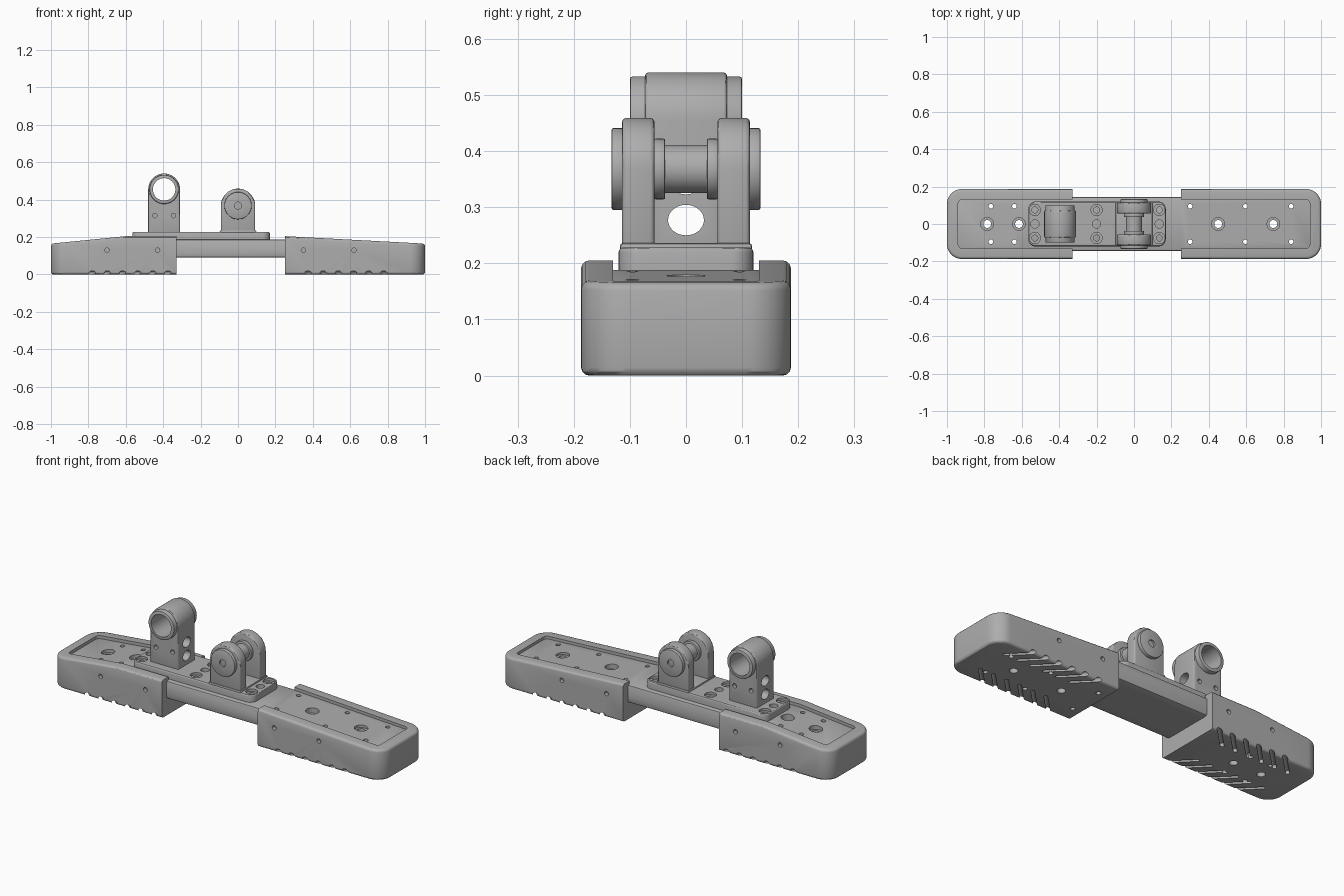
import bpy, bmesh, math
from mathutils import Matrix, Vector

if "Cube" in bpy.data.objects:
    bpy.data.objects.remove(bpy.data.objects["Cube"])

grey = bpy.data.materials.new("light grey")
grey.use_nodes = True
COLOR = (0.42, 0.42, 0.42, 1)
grey.diffuse_color = COLOR
grey.node_tree.nodes["Principled BSDF"].inputs["Base Color"].default_value = COLOR

AXIS = {"x": Matrix.Rotation(math.pi / 2, 4, "Y"),
        "y": Matrix.Rotation(math.pi / 2, 4, "X"), "z": Matrix()}


def make(name, bm):
    bmesh.ops.recalc_face_normals(bm, faces=bm.faces)
    mesh = bpy.data.meshes.new(name)
    bm.to_mesh(mesh)
    bm.free()
    mesh.materials.append(grey)
    ob = bpy.data.objects.new(name, mesh)
    bpy.context.collection.objects.link(ob)
    return ob


def prism(pts, y0, y1):
    """Side profile (x, z) extruded along y."""
    bm = bmesh.new()
    face = bm.faces.new([bm.verts.new((x, y0, z)) for x, z in pts])
    new = bmesh.ops.extrude_face_region(bm, geom=[face])["geom"]
    bmesh.ops.translate(bm, vec=(0, y1 - y0, 0),
                        verts=[g for g in new if isinstance(g, bmesh.types.BMVert)])
    bmesh.ops.recalc_face_normals(bm, faces=bm.faces)
    return bm


def bevel(bm, width, segments, rule):
    edges = [e for e in bm.edges if rule(e)]
    bmesh.ops.bevel(bm, geom=edges, offset=width, segments=segments,
                    profile=0.5, affect="EDGES", clamp_overlap=True)


def sharp(e):
    return e.calc_face_angle(0) > math.radians(35)


def upright(e):
    a, b = (v.co for v in e.verts)
    return abs(a.x - b.x) + abs(a.y - b.y) < 0.001


def box(x0, x1, y, z0, z1):
    return prism([(x0, z0), (x1, z0), (x1, z1), (x0, z1)], -y, y)


def rods(parts, seg=32):
    """Cylinders given as (centre, radius, length, axis)."""
    bm = bmesh.new()
    for centre, r, length, axis in parts:
        bmesh.ops.create_cone(bm, cap_ends=True, segments=seg, radius1=r, radius2=r,
                              depth=length, matrix=Matrix.Translation(centre) @ AXIS[axis])
    return bm


def cut(ob, bm):
    tool = make("cutter", bm)
    tool.hide_render = True
    mod = ob.modifiers.new("cut", "BOOLEAN")
    mod.operation, mod.solver, mod.object = "DIFFERENCE", "EXACT", tool
    mod.use_self = True
    bpy.context.view_layer.objects.active = ob
    bpy.ops.object.modifier_apply(modifier=mod.name)
    bpy.data.objects.remove(tool)


def arch(x, z0, z, r, seg=28):
    """Upright post profile with a round top."""
    arc = [(x + r * math.cos(math.pi * i / seg), z + r * math.sin(math.pi * i / seg))
           for i in range(seg + 1)]
    return [(x - r, z0), (x + r, z0)] + arc


# Holes shared by the beam and the feet
big = [-0.785, -0.615, 0.45, 0.745]
small = [-0.765, -0.64, 0.3, 0.595, 0.84]


def drill(ob):
    cut(ob, rods([((x, 0, 0.1), 0.021, 0.5, "z") for x in big]
                 + [((x, s * 0.095, 0.1), 0.012, 0.5, "z") for x in small for s in (-1, 1)]))
    cut(ob, rods([((x, 0, 0.2), 0.034, 0.1, "z") for x in big]))


# Feet: sloping shells with a recessed top, tread grooves and side holes
def foot(name, side, inner, kink, side_holes):
    top = [(side, 0.165), (kink, 0.205), (inner, 0.205)]
    if kink == inner:
        top.pop()
    bm = prism([(inner, 0), (side, 0)] + top, -0.187, 0.187)
    bevel(bm, 0.08, 10, lambda e: upright(e) and abs(e.verts[0].co.x - side) < 0.001)
    bevel(bm, 0.014, 3, lambda e: sharp(e) and not all(
        abs(v.co.x - inner) < 0.001 for v in e.verts))
    ob = make(name, bm)
    # recess for the beam, open toward the middle
    end, mouth = side * 0.94, inner - side * 0.1
    floor = [(x, z - 0.035) for x, z in top[1:]]
    pocket = prism([(mouth, 0.3), (end, 0.3), (end, 0.136)] + floor + [(mouth, 0.17)], -0.13, 0.13)
    bevel(pocket, 0.02, 4, lambda e: upright(e) and abs(e.verts[0].co.x - end) < 0.001)
    cut(ob, pocket)
    drill(ob)
    # slanted tread grooves
    grooves = bmesh.new()
    for i in range(6):
        for s in (-1, 1):
            a = Vector((side * (0.345 + 0.081 * i), s * 0.215, 0.008))
            b = Vector((side * (0.475 + 0.081 * i), s * 0.085, 0.008))
            turn = (b - a).to_track_quat("Z", "Y").to_matrix().to_4x4()
            bmesh.ops.create_cone(grooves, cap_ends=True, segments=16, radius1=0.012,
                                  radius2=0.012, depth=(b - a).length,
                                  matrix=Matrix.Translation((a + b) / 2) @ turn)
    cut(ob, grooves)
    cut(ob, rods([((x, s * 0.187, 0.13), 0.012, 0.04, "y")
                  for x in side_holes for s in (-1, 1)], 20))


foot("right_foot", -1, -0.33, -0.6, (-0.7, -0.43))
foot("left_foot", 1, 0.25, 0.25, (0.35, 0.62))

# Beam joining the feet
bm = prism([(-0.96, 0.09), (0.96, 0.09), (0.96, 0.152), (0.25, 0.188),
            (-0.6, 0.188), (-0.96, 0.152)], -0.145, 0.145)
bevel(bm, 0.012, 2, sharp)
beam = make("beam", bm)
drill(beam)

# Mounting plate with bolt holes
bm = box(-0.565, 0.17, 0.12, 0.187, 0.228)
bevel(bm, 0.04, 8, upright)
bevel(bm, 0.008, 3, lambda e: sharp(e) and e.verts[0].co.z > 0.2)
plate = make("mounting_plate", bm)
bolts = [(x, y) for x in (-0.53, -0.2, 0.135) for y in (-0.075, 0.075)]
cut(plate, rods([((x, y, 0.2), 0.016, 0.2, "z") for x, y in bolts]
                + [((x, 0, 0.2), 0.022, 0.2, "z") for x in (-0.53, -0.2, 0.135)]))
cut(plate, rods([((x, y, 0.235), 0.03, 0.04, "z") for x, y in bolts]))

# Clevis: base pad, two arms, end caps and the pin
bm = box(-0.098, 0.098, 0.118, 0.22, 0.236)
bevel(bm, 0.006, 2, sharp)
make("clevis_base", bm)
for side, label in ((-1, "front"), (1, "back")):
    bm = prism(arch(0, 0.22, 0.367, 0.092), side * 0.056, side * 0.114)
    bevel(bm, 0.008, 3, sharp)
    make(label + "_clevis_arm", bm)
    bm = rods([((0, side * 0.12, 0.368), 0.073, 0.026, "y")], 48)
    bevel(bm, 0.004, 2, sharp)
    cap = make(label + "_pin_cap", bm)
    cut(cap, rods([((0, side * 0.133, 0.368), 0.019, 0.02, "y")]))
    bm = rods([((0, side * 0.047, 0.368), 0.054, 0.02, "y")], 48)
    bevel(bm, 0.003, 2, sharp)
    make(label + "_pin_flange", bm)
make("pin", rods([((0, 0, 0.368), 0.043, 0.2, "y")], 48))

# Tower with a bushing bore, cross holes and side holes
TX, TZ = -0.395, 0.455
bm = prism(arch(TX, 0.22, TZ, 0.085), -0.073, 0.073)
bevel(bm, 0.006, 3, sharp)
tower = make("tower", bm)
cut(tower, rods([((TX, 0, TZ), 0.07, 0.4, "y")], 48))
cross = rods([((TX, 0, z), 0.032, 0.4, "x") for z in (0.277, 0.35)])
for v in cross.verts:
    mid = 0.277 if v.co.z < 0.3135 else 0.35
    v.co.z = mid + (v.co.z - mid) * 0.85
cut(tower, cross)
cut(tower, rods([((TX + dx, s * 0.073, 0.315), 0.012, 0.04, "y")
                 for dx in (-0.05, 0.05) for s in (-1, 1)], 20))
bm = rods([((TX, 0, TZ), 0.078, 0.2, "y")], 48)
bevel(bm, 0.005, 2, sharp)
bushing = make("bushing", bm)
cut(bushing, rods([((TX, 0, TZ), 0.06, 0.4, "y")], 48))

# Smooth shading with crisp edges
bpy.ops.object.select_all(action="DESELECT")
for ob in bpy.context.collection.objects:
    if ob.type == "MESH" and ob.data.materials and ob.data.materials[0] == grey:
        ob.select_set(True)
        bpy.context.view_layer.objects.active = ob
bpy.ops.object.shade_smooth_by_angle(angle=math.radians(30))
